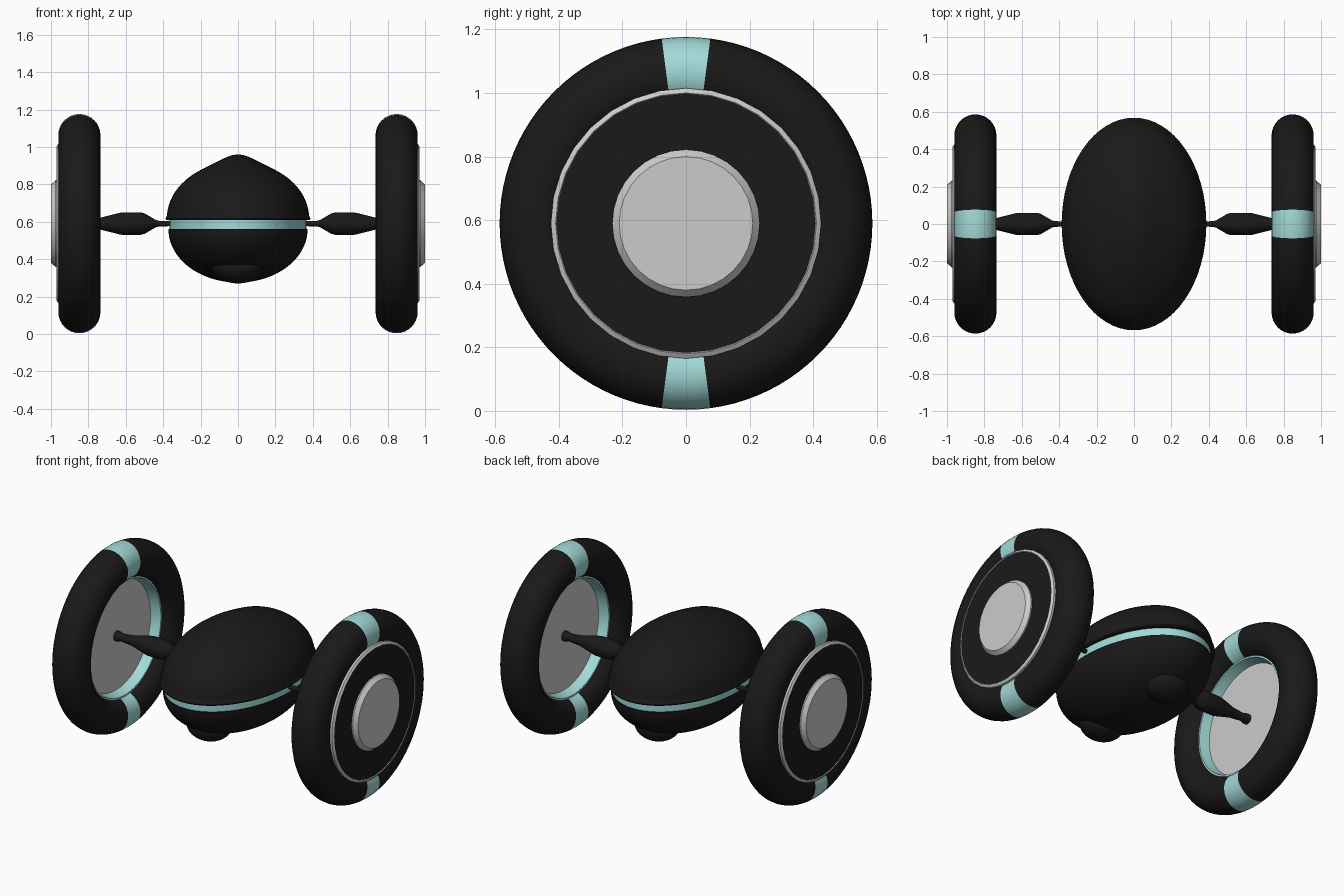
import bpy, bmesh
from math import sin, cos, pi, exp, sqrt, radians

if "Cube" in bpy.data.objects:
    bpy.data.objects.remove(bpy.data.objects["Cube"])

HUB_Z = 0.59


def material(name, rgb):
    m = bpy.data.materials.new(name)
    m.diffuse_color = (*rgb, 1)
    m.use_nodes = True
    m.node_tree.nodes["Principled BSDF"].inputs["Base Color"].default_value = m.diffuse_color
    return m


BLACK = material("black", (0.01, 0.01, 0.01))
TEAL = material("teal", (0.36, 0.70, 0.68))


def finish(name, bm, mats, angle=35):
    bmesh.ops.remove_doubles(bm, verts=bm.verts, dist=1e-5)
    bmesh.ops.recalc_face_normals(bm, faces=bm.faces)
    me = bpy.data.meshes.new(name)
    bm.to_mesh(me)
    bm.free()
    for m in mats:
        me.materials.append(m)
    ob = bpy.data.objects.new(name, me)
    bpy.context.collection.objects.link(ob)
    bpy.ops.object.select_all(action='DESELECT')
    ob.select_set(True)
    bpy.context.view_layer.objects.active = ob
    bpy.ops.object.shade_smooth_by_angle(angle=radians(angle))
    return ob


def lathe(profile, place, segs, closed=False, paint=None):
    """Spin (h, r) points; place(h, a, b) maps them to the model."""
    bm = bmesh.new()
    rings = [[bm.verts.new(place(h, r * cos(2 * pi * i / segs), r * sin(2 * pi * i / segs)))
              for i in range(segs)] for h, r in profile]
    n = len(rings)
    for j in range(n if closed else n - 1):
        p, q = rings[j], rings[(j + 1) % n]
        for i in range(segs):
            k = (i + 1) % segs
            f = bm.faces.new((p[i], p[k], q[k], q[i]))
            if paint:
                f.material_index = paint(i)
    return bm


# Wheels and axles, one set per side
for side, s in (("right", 1), ("left", -1)):
    def wheel(h, a, b):
        return (s * h, a, HUB_Z + b)

    def part(name, profile, mats, segs=32, **kw):
        finish(f"{side}_{name}", lathe(profile, wheel, segs, **kw), mats)

    # tyre with teal patches at top and bottom
    tube = [(0.848 + 0.1125 * cos(2 * pi * i / 32), 0.4735 + 0.1125 * sin(2 * pi * i / 32))
            for i in range(32)]
    part("tyre", tube, [BLACK, TEAL], 96, closed=True,
         paint=lambda i: 1 if i % 48 in (22, 23, 24, 25) else 0)
    # outer plate: grey rim, black face, grey hub cap
    part("outer_rim", [(0.935, 0.425), (0.962, 0.425), (0.971, 0.41), (0.965, 0.405)], [])
    part("wheel_face", [(0.967, 0.408), (0.967, 0)], [BLACK])
    part("hub_cap", [(0.965, 0.232), (0.975, 0.232), (0.999, 0.21), (0.999, 0)], [])
    # inner side: teal wall around a recessed grey disc
    part("inner_ring", [(0.80, 0.375), (0.80, 0.362), (0.87, 0.345), (0.87, 0.375)],
         [TEAL], 48, closed=True)
    part("inner_disc", [(0.862, 0.35), (0.862, 0)], [], 48)
    # axle
    part("axle", [(0.33, 0), (0.33, 0.013), (0.42, 0.015), (0.44, 0.02), (0.50, 0.055),
                  (0.52, 0.06), (0.62, 0.06), (0.64, 0.056), (0.735, 0.032), (0.82, 0.024),
                  (0.84, 0.031), (0.862, 0.031), (0.862, 0)], [BLACK], 24)


# Body: elliptical, longer front to back
STRETCH = 1.468


def body(h, a, b):
    return (a, b * STRETCH, h)


def dome_point(h, a, b):
    ridge = 0.04 * exp(-(a / 0.11) ** 2) * exp(-(b / 0.2) ** 2)
    return (a, b * STRETCH, h + (ridge if h > 0.65 else 0))


# upper shell with a small lip and a soft crown
dome = [(0.61, 0), (0.61, 0.385), (0.618, 0.387), (0.63, 0.381)]
dome += [(0.62 + 0.30 * sin(t), 0.38 * cos(t)) for t in (pi / 2 * i / 24 for i in range(2, 25))]
finish("upper_shell", lathe(dome, dome_point, 64), [BLACK])

# teal waist band
finish("waist_band", lathe([(0.555, 0.355), (0.56, 0.366), (0.612, 0.366), (0.615, 0.355)],
                           body, 64), [TEAL])

# lower shell
bowl = [(0.56, 0)] + [(0.56 - 0.285 * sin(t), 0.372 * cos(t))
                      for t in (pi / 2 * i / 20 for i in range(21))]
finish("lower_shell", lathe(bowl, body, 64), [BLACK])

# sensor pods under the front and back of the body
for name, y in (("front_pod", -0.29), ("back_pod", 0.29)):
    bm = bmesh.new()
    bmesh.ops.create_uvsphere(bm, u_segments=32, v_segments=16, radius=1)
    for v in bm.verts:
        v.co = (v.co.x * 0.14, y + v.co.y * 0.12, 0.365 + v.co.z * 0.095)
    finish(name, bm, [BLACK])
